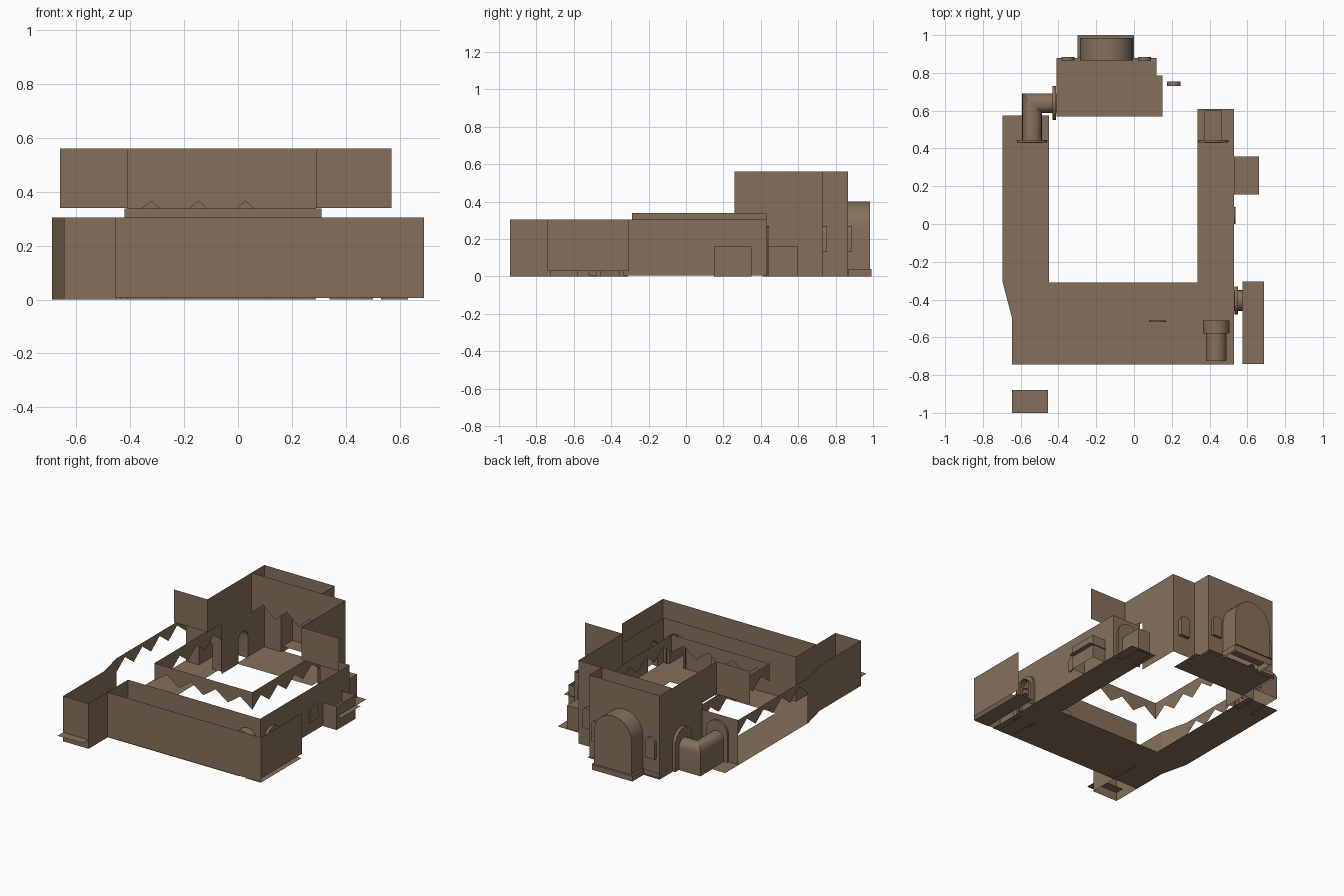
import bpy, math
from mathutils import Vector

if "Cube" in bpy.data.objects:
    bpy.data.objects.remove(bpy.data.objects["Cube"])

stone = bpy.data.materials.new("brown stone")
stone.diffuse_color = (0.235, 0.163, 0.105, 1)
stone.use_nodes = True
stone.node_tree.nodes["Principled BSDF"].inputs["Base Color"].default_value = stone.diffuse_color


def make(name, verts, faces):
    me = bpy.data.meshes.new(name)
    me.from_pydata([tuple(v) for v in verts], [], faces)
    me.materials.append(stone)
    ob = bpy.data.objects.new(name, me)
    bpy.context.collection.objects.link(ob)
    return ob


def flat(name, outline, z):
    """Horizontal plate from an xy outline."""
    make(name, [(x, y, z) for x, y in outline], [list(range(len(outline)))])


def rect(x0, x1, y0, y1):
    return [(x0, y0), (x1, y0), (x1, y1), (x0, y1)]


def arch(hw, z0, z1, n=10):
    """Round-headed outline as (side, z), running from foot to foot."""
    r = min(hw, z1 - z0)
    pts = [(-hw, z0)]
    for i in range(n + 1):
        a = math.pi * (1 - i / n)
        pts.append((hw * math.cos(a), z1 - r + r * math.sin(a)))
    return pts + [(hw, z0)]


def wall(name, p, q, z0, z1, doors=()):
    """Thin upright wall; doors = (distance, half width, height)."""
    p, q = Vector(p), Vector(q)
    length = (q - p).length
    d = (q - p) / length
    line = [(0, z0)]
    for t, hw, h in doors:
        line += [(t + s, z) for s, z in arch(hw, z0, h)]
    line += [(length, z0), (length, z1), (0, z1)]
    make(name, [(*(p + d * t), z) for t, z in line], [list(range(len(line)))])


def walls(name, pts, z0, z1):
    for a, b in zip(pts, pts[1:]):
        wall(name, a, b, z0, z1)


def zigzag(name, p, q, bays, tip, peak, top):
    """Hanging arcade strip with pointed bays along the lower edge."""
    p, q = Vector(p), Vector(q)
    verts, faces = [], []
    for i in range(2 * bays + 1):
        c = p.lerp(q, i / (2 * bays))
        verts += [(*c, tip if i % 2 == 0 else peak), (*c, top)]
        if i:
            k = 2 * i
            faces.append((k - 2, k, k + 1, k - 1))
    make(name, verts, faces)


def tunnel(name, path, hw, z0, z1, cap=False, base=False):
    """Arched shell swept along an xy path with mitred corners."""
    path = [Vector(p) for p in path]
    prof = arch(hw, z0, z1)
    n, verts, faces = len(prof), [], []
    for i, p in enumerate(path):
        a = (path[i] - path[i - 1]).normalized() if i else None
        b = (path[i + 1] - path[i]).normalized() if i + 1 < len(path) else None
        a, b = a or b, b or a
        na, nb = Vector((a.y, -a.x)), Vector((b.y, -b.x))
        side = (na + nb) / (1 + na.dot(nb))
        verts += [(*(p + side * s), z) for s, z in prof]
        if i:
            o = (i - 1) * n
            for j in range(n if base else n - 1):
                k = (j + 1) % n
                faces.append((o + j, o + k, o + n + k, o + n + j))
    if cap:
        faces.append([(len(path) - 1) * n + j for j in range(n)])
    ob = make(name, verts, faces)
    bpy.ops.object.select_all(action='DESELECT')
    ob.select_set(True)
    bpy.context.view_layer.objects.active = ob
    bpy.ops.object.shade_smooth_by_angle(angle=math.radians(30))


def frame(name, centre, direction, hw, h, hw_in, h_in, depth=0.012):
    """Raised arched band around a doorway."""
    c, d = Vector(centre), Vector(direction)
    side = Vector((d.y, -d.x))
    out, inn = arch(hw, 0, h), arch(hw_in, 0, h_in)
    n, verts, faces = len(out), [], []
    for off in (0, depth):
        for prof in (out, inn):
            verts += [(*(c + d * off + side * s), z) for s, z in prof]
    for j in range(n - 1):
        for a, b in ((2, 3), (0, 2), (1, 3)):
            faces.append((a * n + j, a * n + j + 1, b * n + j + 1, b * n + j))
    make(name, verts, faces)


# Floors: U-shaped cloister walk, chapel, side rooms
flat("cloister_floor", [(-.645, -.745), (.53, -.745), (.53, .61), (.335, .61),
     (.335, -.31), (-.45, -.31), (-.45, .575), (-.695, .575), (-.695, -.31),
     (-.645, -.5)], .005)
flat("chapel_floor", [(-.41, .57), (.15, .57), (.15, .785), (.118, .785),
     (.118, .88), (-.41, .88)], .01)
flat("apse_floor", rect(-.3, 0, .88, 1.0), .04)
flat("alcove_plate", rect(-.645, -.455, -1.0, -.88), .06)
flat("east_room_floor", rect(.575, .688, -.74, -.305), .001)
flat("niche_plate", rect(.53, .662, .155, .357), .09)

# Outer walls on the south, west and east
walls("alcove_wall", [(-.645, -.5), (-.645, -.94), (-.455, -.94), (-.455, -.52)], 0, .305)
wall("south_outer_wall", (-.455, -.74), (.69, -.74), .005, .305)
wall("east_room_wall", (.69, -.74), (.69, -.305), .03, .305)
wall("west_angled_wall", (-.645, -.5), (-.69, -.31), 0, .305)
wall("south_inner_wall", (-.455, -.52), (.53, -.52), .005, .305, [(.89, .05, .19)])
wall("east_wall", (.53, -.52), (.53, .43), .005, .305, [(.115, .05, .19)])
zigzag("west_vault_wall", (-.69, -.31), (-.69, .43), 4, .21, .28, .305)
wall("west_walk_end", (-.69, .43), (-.42, .43), .005, .305, [(.15, .05, .2)])
wall("east_walk_end", (.31, .43), (.53, .43), .005, .305, [(.11, .045, .16)])

# Courtyard arcade with pointed bays
zigzag("west_arcade", (-.42, -.29), (-.42, .43), 4, .22, .285, .338)
zigzag("south_arcade", (-.42, -.29), (.31, -.29), 4, .22, .285, .338)
zigzag("east_arcade", (.31, -.29), (.31, .43), 4, .22, .285, .338)

# Tall chapel walls
wall("chapel_west_front", (-.66, .26), (-.41, .26), .34, .56)
wall("chapel_east_front", (.29, .26), (.57, .26), .34, .56)
wall("chapel_west_upper", (-.41, .26), (-.41, .41), .34, .56)
wall("chapel_west_wall", (-.41, .41), (-.41, .865), 0, .56, [(.23, .05, .2)])
wall("chapel_east_upper", (.29, .26), (.29, .43), .34, .56)
wall("chapel_east_wall", (.29, .43), (.29, .73), 0, .56)
wall("chapel_side_back", (.29, .73), (.115, .73), 0, .56)
wall("chapel_step_wall", (.115, .73), (.115, .865), 0, .56)
wall("chapel_north_wall", (-.41, .865), (.115, .865), 0, .56, [(.265, .14, .4)])
zigzag("chancel_arch", (-.41, .73), (.115, .73), 3, .29, .365, .56)

# Apse with plinth
tunnel("apse", [(-.145, .865), (-.145, .985)], .14, 0, .4, cap=True)
walls("apse_plinth", [(-.295, .87), (-.295, .992), (.005, .992), (.005, .87)], 0, .04)
walls("chapel_plinth", [(-.295, .873), (-.415, .873), (-.415, .72)], 0, .04)

# Vaulted passages and their door frames
tunnel("elbow_passage", [(-.54, .43), (-.54, .64), (-.41, .64)], .052, 0, .2)
frame("west_walk_frame", (-.54, .432), (0, 1), .08, .27, .05, .2)
frame("chapel_door_frame", (-.412, .64), (-1, 0), .09, .27, .05, .2, .02)
frame("east_walk_frame", (.42, .432), (0, 1), .08, .27, .045, .16)
tunnel("south_passage", [(.435, -.52), (.435, -.725)], .055, 0, .19)
tunnel("south_door_recess", [(.435, -.51), (.435, -.58)], .07, 0, .22)
tunnel("east_passage", [(.53, -.405), (.575, -.405)], .055, 0, .19)
frame("east_door_frame", (.532, -.405), (1, 0), .073, .22, .05, .19, .018)

# Square recesses
walls("north_east_recess", [(.372, .43), (.372, .6), (.465, .6), (.465, .43)], 0, .16)
flat("north_east_recess_top", rect(.372, .465, .43, .6), .16)
walls("east_recess", [(.53, .15), (.63, .15), (.63, .35), (.53, .35)], 0, .16)

# Arched window niches
for name, x, y, dx, dy, hw, z0, z1 in (
        ("chapel_niche_left", -.35, .865, 0, .02, .035, .13, .27),
        ("chapel_niche_right", .055, .865, 0, .02, .035, .13, .27),
        ("side_niche", .21, .73, 0, .025, .036, .13, .27),
        ("east_niche", .53, .045, .007, 0, .045, .08, .19),
        ("south_niche", .125, -.52, 0, .01, .045, .08, .19)):
    tunnel(name, [(x, y), (x + dx, y + dy)], hw, z0, z1, cap=True, base=True)
